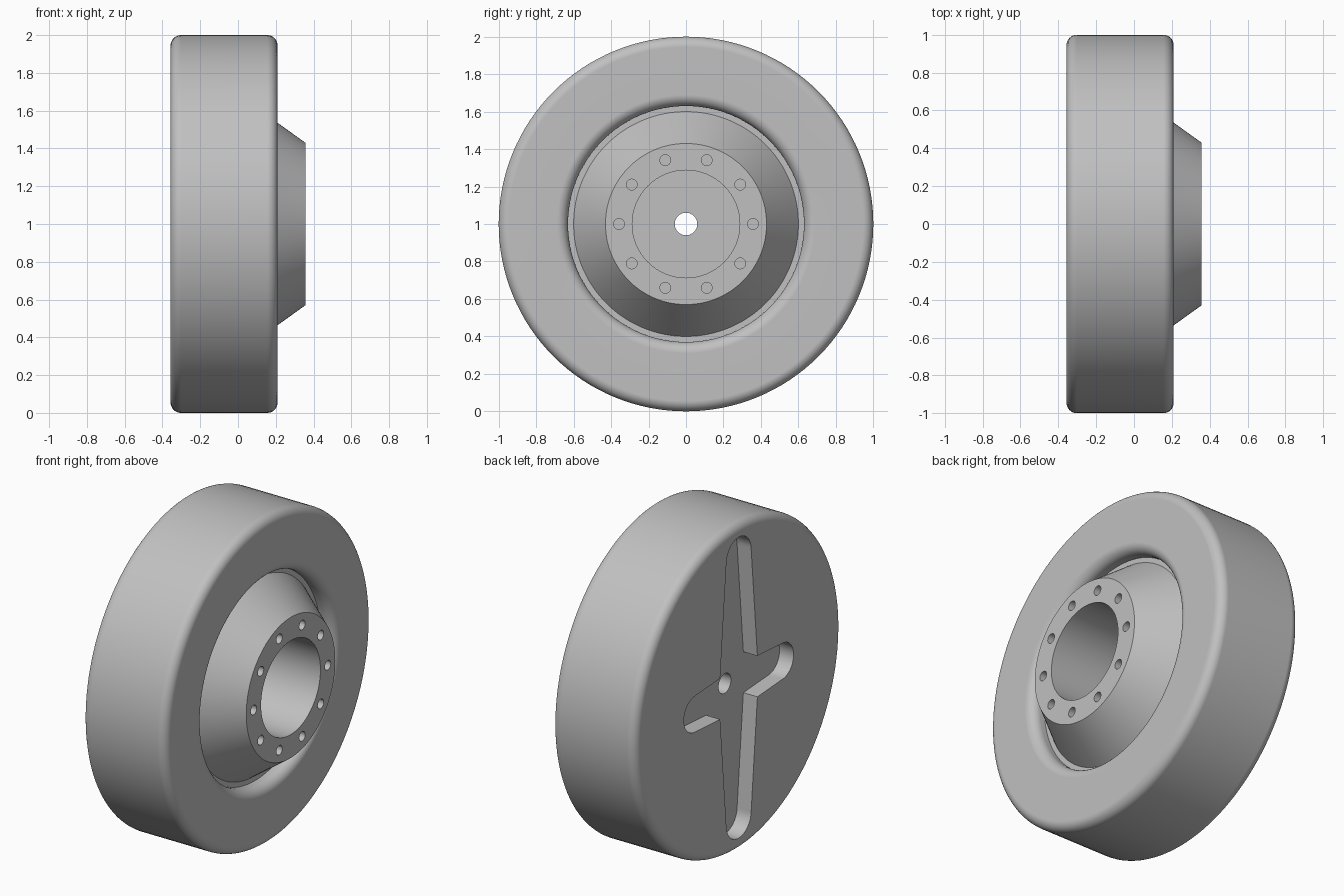
import bpy, bmesh
from math import sin, cos, pi, radians
from mathutils import Matrix, Vector

cube = bpy.data.objects.get("Cube")
if cube:
    bpy.data.objects.remove(cube, do_unlink=True)

SEGMENTS = 128
BACK, FACE, HUB_END = -0.357, 0.21, 0.357
RECESS_DEPTH = 0.095

grey = bpy.data.materials.new("plain grey")
grey.use_nodes = True
COLOUR = (0.53, 0.53, 0.53, 1)
grey.diffuse_color = COLOUR
grey.node_tree.nodes["Principled BSDF"].inputs["Base Color"].default_value = COLOUR


def to_object(name, bm):
    bmesh.ops.recalc_face_normals(bm, faces=bm.faces)
    mesh = bpy.data.meshes.new(name)
    bm.to_mesh(mesh)
    bm.free()
    mesh.materials.append(grey)
    obj = bpy.data.objects.new(name, mesh)
    bpy.context.collection.objects.link(obj)
    return obj


def arc(cu, cv, radius, start, end, steps=8):
    """Points on a circular arc, angles in degrees."""
    angles = [radians(start + (end - start) * i / steps) for i in range(steps + 1)]
    return [(cu + radius * cos(a), cv + radius * sin(a)) for a in angles]


def revolve(name, profile):
    """Turn a closed (x, radius) profile around the x axis."""
    bm = bmesh.new()
    rings = []
    for i in range(SEGMENTS):
        a = 2 * pi * i / SEGMENTS
        rings.append([bm.verts.new((x, r * cos(a), 1 + r * sin(a))) for x, r in profile])
    n = len(profile)
    for i in range(SEGMENTS):
        one, two = rings[i], rings[(i + 1) % SEGMENTS]
        for j in range(n):
            k = (j + 1) % n
            bm.faces.new((one[j], one[k], two[k], two[j]))
    return to_object(name, bm)


def cut(target, cutter):
    mod = target.modifiers.new("cut", 'BOOLEAN')
    mod.operation = 'DIFFERENCE'
    mod.solver = 'EXACT'
    mod.object = cutter
    bpy.context.view_layer.objects.active = target
    bpy.ops.object.modifier_apply(modifier=mod.name)
    bpy.data.objects.remove(cutter, do_unlink=True)


# Wheel: rounded rim, groove around the conical hub, and a stepped bore
FILLET = 0.055
profile = [(BACK, 0.06)]
profile += arc(BACK + FILLET, 1 - FILLET, FILLET, 180, 90)
profile += arc(FACE - FILLET, 1 - FILLET, FILLET, 90, 0)
profile += arc(FACE - 0.06, 0.69, 0.06, 0, -90)
profile += [(0.12, 0.63), (0.12, 0.60), (HUB_END, 0.43),
            (HUB_END, 0.287), (-0.18, 0.287), (-0.18, 0.06)]
wheel = revolve("wheel", profile)

# Cross-shaped recess in the back, with tapered arms and round tips
ROOT_Y, ROOT_Z = 0.18, 0.125
outline = []
for centre, radius, turn, corner in (
        ((0.42, 0), 0.11, 0, (ROOT_Y, ROOT_Z)),
        ((0, 0.80), 0.12, 90, (-ROOT_Y, ROOT_Z)),
        ((-0.42, 0), 0.11, 180, (-ROOT_Y, -ROOT_Z)),
        ((0, -0.80), 0.12, 270, (ROOT_Y, -ROOT_Z))):
    outline += arc(*centre, radius, turn - 90, turn + 90, 20) + [corner]
bm = bmesh.new()
floor = bm.faces.new([bm.verts.new((BACK + RECESS_DEPTH, y, 1 + z)) for y, z in outline])
side = bmesh.ops.extrude_face_region(bm, geom=[floor])["geom"]
bmesh.ops.translate(bm, vec=(-0.3, 0, 0),
                    verts=[v for v in side if isinstance(v, bmesh.types.BMVert)])
cut(wheel, to_object("recess_cutter", bm))

# Ring of ten bolt holes in the hub end
bm = bmesh.new()
for i in range(10):
    a = 2 * pi * i / 10
    spot = Vector((HUB_END, 0.358 * cos(a), 1 + 0.358 * sin(a)))
    bmesh.ops.create_cone(bm, cap_ends=True, segments=24, radius1=0.029, radius2=0.029,
                          depth=0.4, matrix=Matrix.Translation(spot) @ Matrix.Rotation(pi / 2, 4, 'Y'))
cut(wheel, to_object("bolt_hole_cutter", bm))

# Smooth curved surfaces, crisp flat faces
bpy.ops.object.select_all(action='DESELECT')
wheel.select_set(True)
bpy.context.view_layer.objects.active = wheel
bpy.ops.object.shade_smooth_by_angle(angle=radians(25))
weighted = wheel.modifiers.new("weighted normals", 'WEIGHTED_NORMAL')
weighted.keep_sharp = True
